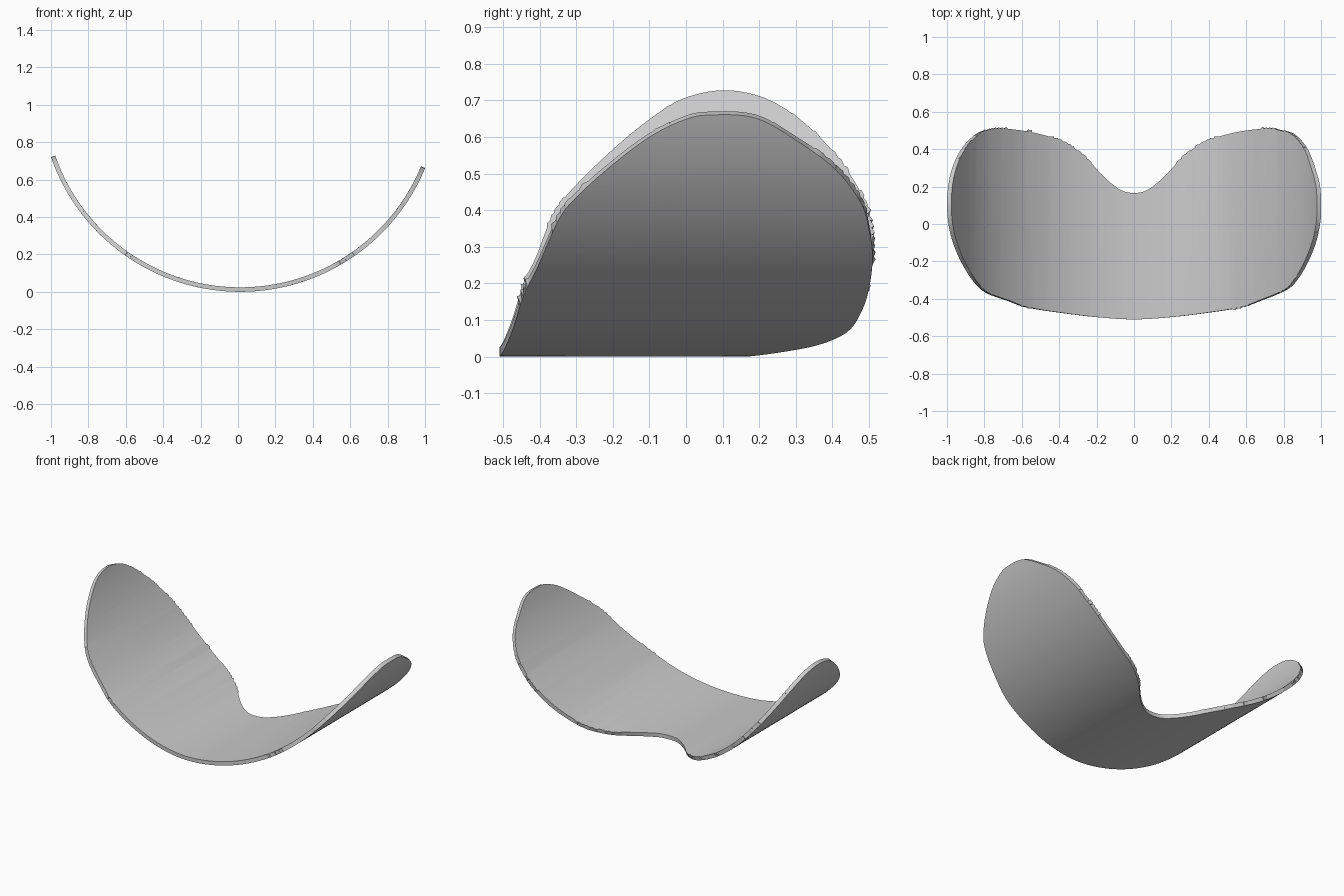
import bpy, bmesh, math

if "Cube" in bpy.data.objects:
    bpy.data.objects.remove(bpy.data.objects["Cube"])

R, X0, T = 1.07, 0.0115, 0.024      # outer radius, arc centre in x, sheet thickness


def from_x(x, y):
    """Outline point read in top view -> (arc angle, y)."""
    return (math.asin((x - X0) / R), y)


def from_z(side, z, y):
    """Outline point read in side view -> (arc angle, y)."""
    return (side * math.acos(1 - z / R), y)


# lower edge and upper edge with notch (shared by both halves)
lower = [(0.2, -0.498), (0.4, -0.474), (0.58, -0.445), (0.68, -0.41)]
upper = [(0.8, 0.50), (0.72, 0.51), (0.6, 0.498), (0.5, 0.477), (0.4, 0.447), (0.32, 0.40),
         (0.25, 0.342), (0.18, 0.268), (0.12, 0.214), (0.06, 0.176)]
# rounded ends: (z, y)
right_end = [(0.37, -0.35), (0.44, -0.295), (0.525, -0.20), (0.60, -0.10), (0.645, -0.01),
             (0.66, 0.06), (0.652, 0.19), (0.585, 0.31), (0.51, 0.41), (0.42, 0.478)]
left_end = [(0.37, -0.365), (0.45, -0.305), (0.55, -0.205), (0.635, -0.105), (0.695, -0.01),
            (0.72, 0.10), (0.70, 0.21), (0.64, 0.31), (0.545, 0.405), (0.44, 0.475)]

outline = [from_x(0, -0.51)]
outline += [from_x(x, y) for x, y in lower]
outline += [from_z(1, z, y) for z, y in right_end]
outline += [from_x(x, y) for x, y in upper]
outline += [from_x(0, 0.166)]
outline += [from_x(-x, y) for x, y in reversed(upper)]
outline += [from_z(-1, z, y) for z, y in reversed(left_end)]
outline += [from_x(-x, y) for x, y in reversed(lower)]


def smooth_loop(pts, steps=5):
    """Closed Catmull-Rom curve through the points."""
    out, n = [], len(pts)
    for i in range(n):
        p = [pts[(i + k - 1) % n] for k in range(4)]
        for s in range(steps):
            t = s / steps
            out.append(tuple(0.5 * (2 * b + (c - a) * t + (2 * a - 5 * b + 4 * c - d) * t * t
                                    + (3 * b - a - 3 * c + d) * t ** 3)
                             for a, b, c, d in zip(*p)))
    return out


# flat sheet, sliced into strips, then rolled onto the arc
bm = bmesh.new()
bm.faces.new([bm.verts.new((a, y, 0)) for a, y in smooth_loop(outline)])
for i in range(-48, 49):
    bmesh.ops.bisect_plane(bm, geom=bm.verts[:] + bm.edges[:] + bm.faces[:], dist=1e-5,
                           plane_co=(i * 0.0255 + 0.0003, 0, 0), plane_no=(1, 0, 0))
bmesh.ops.triangulate(bm, faces=bm.faces[:])
for v in bm.verts:
    a = v.co.x
    v.co = (X0 + R * math.sin(a), v.co.y, R - R * math.cos(a))
bm.normal_update()

mesh = bpy.data.meshes.new("curved_shell")
bm.to_mesh(mesh)
bm.free()
shell = bpy.data.objects.new("curved_shell", mesh)
bpy.context.collection.objects.link(shell)

# thickness towards the inside of the curve
solid = shell.modifiers.new("thickness", 'SOLIDIFY')
solid.thickness = T
solid.offset = 1

bpy.context.view_layer.objects.active = shell
shell.select_set(True)
bpy.ops.object.modifier_apply(modifier="thickness")
bpy.ops.object.shade_smooth_by_angle(angle=math.radians(40))
